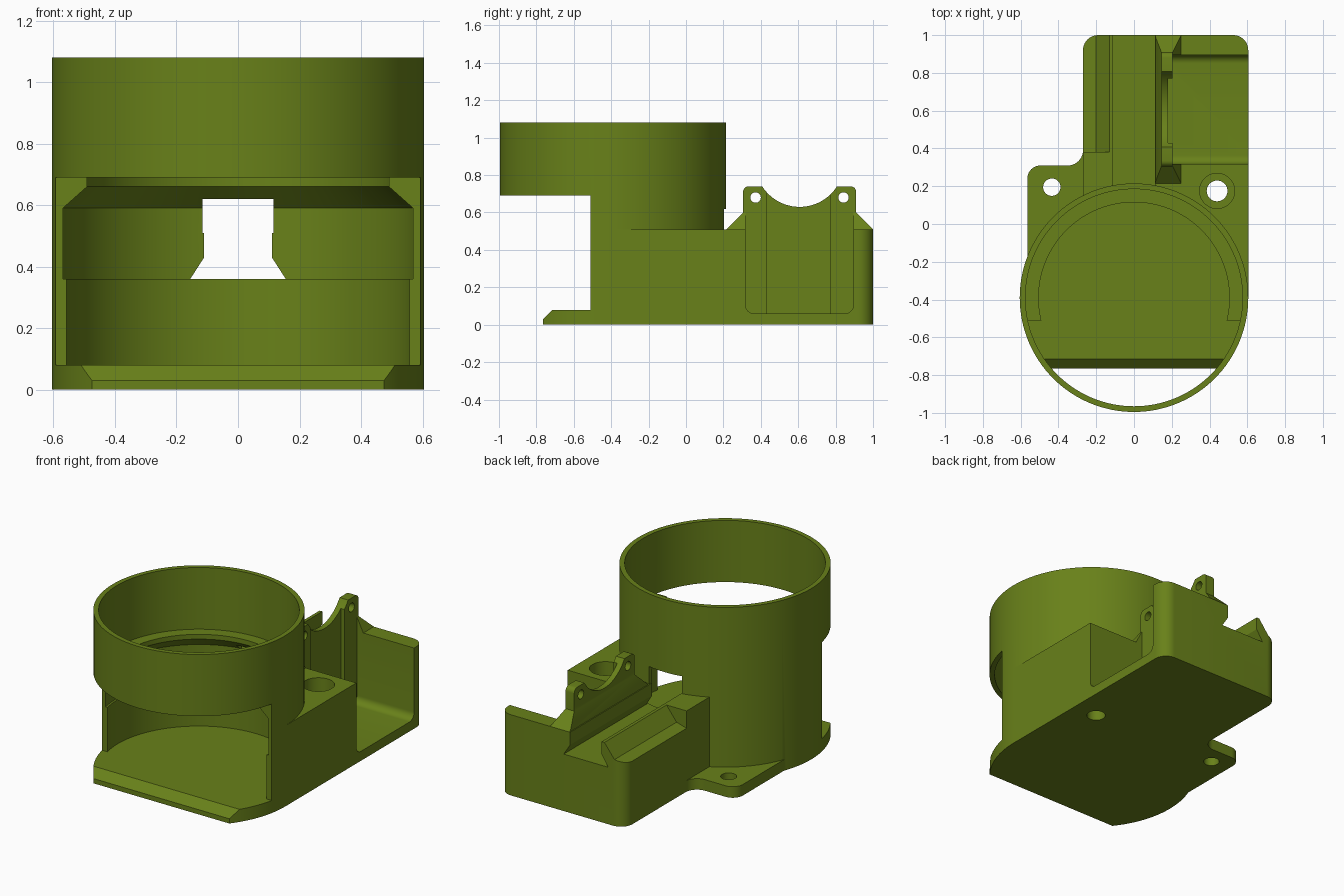
import bpy, bmesh
from math import sin, cos, pi, radians

if "Cube" in bpy.data.objects:
    bpy.data.objects.remove(bpy.data.objects["Cube"])

CY = -0.39          # centre of the round housing
TOP = 0.51          # top of the rear block


def finish(name, bm):
    bmesh.ops.recalc_face_normals(bm, faces=bm.faces)
    me = bpy.data.meshes.new(name)
    bm.to_mesh(me)
    bm.free()
    ob = bpy.data.objects.new(name, me)
    bpy.context.collection.objects.link(ob)
    return ob


def prism(name, pts, axis, lo, hi):
    """Extrude a 2D outline along an axis (x: yz outline, y: xz, z: xy)."""
    put = {'x': lambda a, b, h: (h, a, b),
           'y': lambda a, b, h: (a, h, b),
           'z': lambda a, b, h: (a, b, h)}[axis]
    bm = bmesh.new()
    f = bm.faces.new([bm.verts.new(put(a, b, lo)) for a, b in pts])
    r = bmesh.ops.extrude_face_region(bm, geom=[f])
    d = put(0, 0, hi - lo)
    bmesh.ops.translate(bm, vec=d, verts=[v for v in r['geom'] if isinstance(v, bmesh.types.BMVert)])
    return finish(name, bm)


def arc(cx, cy, r, a0, a1, n=10):
    return [(cx + r * cos(radians(a0 + (a1 - a0) * i / n)),
             cy + r * sin(radians(a0 + (a1 - a0) * i / n))) for i in range(n + 1)]


def disc(name, cx, cy, r, axis, lo, hi, n=40):
    return prism(name, arc(cx, cy, r, 0, 360, n)[:-1], axis, lo, hi)


def lathe(name, prof, n=128):
    """Solid of revolution about the housing axis."""
    bm = bmesh.new()
    rings = [[bm.verts.new((r * cos(2 * pi * i / n), CY + r * sin(2 * pi * i / n), z))
              for i in range(n)] for r, z in prof]
    for a, b in zip(rings, rings[1:]):
        for i in range(n):
            j = (i + 1) % n
            bm.faces.new((a[i], a[j], b[j], b[i]))
    bm.faces.new(rings[0])
    bm.faces.new(rings[-1])
    return finish(name, bm)


def combine(body, tool, op):
    m = body.modifiers.new(op, 'BOOLEAN')
    m.operation, m.solver, m.object = op, 'EXACT', tool
    bpy.context.view_layer.objects.active = body
    bpy.ops.object.modifier_apply(modifier=m.name)
    bpy.data.objects.remove(tool)


# round housing
body = lathe("sensor_housing", [(0.605, 0), (0.605, 1.08)])

# rear block with rounded back corners
block = prism("rear_block", [(-0.27, CY), (0.605, CY)] + arc(0.525, 0.92, 0.08, 0, 90)
              + arc(-0.19, 0.92, 0.08, 90, 180), 'z', 0, TOP)

# screw tab with rounded corner and inner fillet
tab = prism("screw_tab", [(-0.565, -0.3), (-0.2, -0.3), (-0.2, 0.39), (-0.27, 0.39)]
            + arc(-0.35, 0.39, 0.08, 0, -90) + arc(-0.495, 0.24, 0.07, 90, 180), 'z', 0, 0.07)

# tapered foot under the bracket
bm = bmesh.new()
for x0, x1, y0, y1, z in ((0.11, 0.25, 0.215, 1.0, TOP), (0.145, 0.205, 0.305, 0.91, 0.6)):
    for x in (x0, x1):
        for y in (y0, y1):
            bm.verts.new((x, y, z))
bmesh.ops.convex_hull(bm, input=bm.verts)
foot = finish("bracket_foot", bm)

# upright bracket with a round saddle
bracket = prism("bracket", [(0.305, 0.45), (0.91, 0.45)] + arc(0.88, 0.71, 0.03, 0, 90, 5)
                + arc(0.6075, 0.867, 0.237, -32.5, -147.5, 24)
                + arc(0.335, 0.71, 0.03, 90, 180, 5), 'x', 0.145, 0.205)

for part in (block, tab, foot, bracket):
    combine(body, part, 'UNION')

cutters = [
    # stepped bore with an inner ledge
    lathe("bore", [(0.57, 0.08), (0.57, 0.36), (0.582, 0.36), (0.582, 0.59), (0.505, 0.66),
                   (0.505, 0.69), (0.575, 0.69), (0.575, 1.2)]),
    # open front and chamfered floor lip
    prism("front_opening", [(-1.2, -0.1), (-0.765, -0.1), (-0.765, 0.03), (-0.715, 0.08),
                            (-0.51, 0.08), (-0.51, 0.69), (-1.2, 0.69)], 'x', -1, 1),
    # dovetail slot running out through the back
    prism("dovetail", [(-0.155, 0.36), (0.155, 0.36), (0.11, 0.43), (0.11, TOP), (0.115, TOP),
                       (0.115, 0.62), (-0.115, 0.62), (-0.115, TOP), (-0.11, TOP),
                       (-0.11, 0.43)], 'y', CY, 1.1),
    # sloped relief beside the left rail
    prism("rail_relief", [(-0.4, 0.4), (-0.27, 0.4), (-0.2, 0.42), (-0.13, TOP), (-0.13, 0.6),
                          (-0.4, 0.6)], 'y', 0.38, 1.1),
    # side pocket with rounded floor corners, and wall recess
    prism("side_pocket", [(0.318, 0.65)] + arc(0.363, 0.105, 0.045, 180, 270, 8)
          + arc(0.85, 0.105, 0.045, 270, 360, 8) + [(0.895, 0.65)], 'x', 0.205, 0.8),
    prism("wall_recess", [(0.43, 0.06), (0.77, 0.06), (0.77, 0.9), (0.43, 0.9)], 'x', 0.18, 0.23),
    # screw holes
    disc("tab_hole", -0.435, 0.195, 0.046, 'z', -0.1, 0.2),
    disc("block_hole", 0.44, 0.175, 0.055, 'z', -0.1, 0.7),
    disc("counterbore", 0.44, 0.175, 0.093, 'z', 0.1, 0.7),
    disc("bracket_hole_front", 0.372, 0.68, 0.028, 'x', 0, 0.4, 24),
    disc("bracket_hole_back", 0.842, 0.68, 0.028, 'x', 0, 0.4, 24),
]
for c in cutters:
    combine(body, c, 'DIFFERENCE')

# olive plastic
mat = bpy.data.materials.new("olive_plastic")
mat.diffuse_color = (0.14, 0.22, 0.01, 1)
mat.use_nodes = True
mat.node_tree.nodes["Principled BSDF"].inputs["Base Color"].default_value = mat.diffuse_color
body.data.materials.clear()
body.data.materials.append(mat)
for p in body.data.polygons:
    p.material_index = 0

bpy.ops.object.select_all(action='DESELECT')
body.select_set(True)
bpy.context.view_layer.objects.active = body
bpy.ops.object.shade_smooth_by_angle(angle=radians(25))
